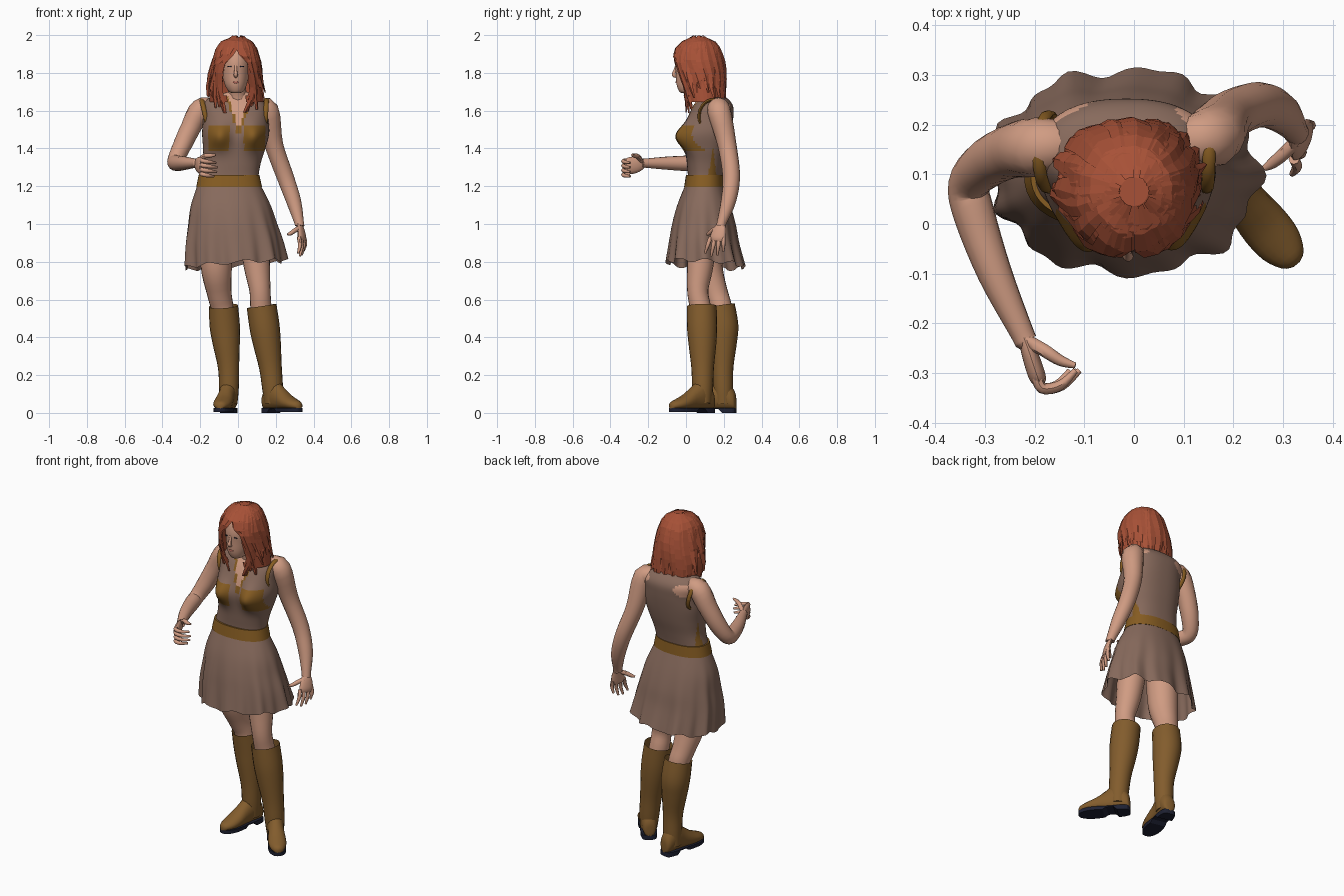
import bpy, bmesh, math, random
from mathutils import Vector

if "Cube" in bpy.data.objects:
    bpy.data.objects.remove(bpy.data.objects["Cube"])
random.seed(4)

def mat(name, c):
    m = bpy.data.materials.new(name)
    m.diffuse_color = (*c, 1)
    m.use_nodes = True
    m.node_tree.nodes["Principled BSDF"].inputs["Base Color"].default_value = m.diffuse_color
    return m
SKIN = mat("skin", (.63, .33, .225))
HAIR = mat("auburn hair", (.39, .083, .038))
DRESS = mat("taupe cloth", (.245, .145, .108))
TRIM = mat("ochre trim", (.24, .108, .016))
BOOT = mat("brown leather", (.225, .108, .026))
DARK = mat("dark sole", (.013, .015, .032))
LIPS = mat("lips", (.42, .13, .10))

def build(name, verts, faces, mats, rule=None, smooth=True):
    me = bpy.data.meshes.new(name)
    me.from_pydata([tuple(v) for v in verts], [], faces)
    bm = bmesh.new(); bm.from_mesh(me)
    bmesh.ops.recalc_face_normals(bm, faces=bm.faces)
    bm.to_mesh(me); bm.free()
    for m in mats: me.materials.append(m)
    if rule:
        for p in me.polygons: p.material_index = rule(p.center)
    if smooth:
        me.shade_smooth()
        me.set_sharp_from_angle(angle=math.radians(45))
    ob = bpy.data.objects.new(name, me)
    bpy.context.collection.objects.link(ob)
    return ob

def spline(P, k):
    """Catmull-Rom through tuples of any length"""
    out = []
    for i in range(len(P) - 1):
        a, b, c, d = P[max(i-1, 0)], P[i], P[i+1], P[min(i+2, len(P)-1)]
        for j in range(k):
            t = j / k
            out.append(tuple(.5*(2*q + (r-p)*t + (2*p-5*q+4*r-s)*t*t + (3*q-p-3*r+s)*t**3)
                             for p, q, r, s in zip(a, b, c, d)))
    return out + [P[-1]]

def skin_rings(name, rings, mats, rule=None, caps=(True, True), drop=None, smooth=True):
    n = len(rings[0])
    verts = [v for r in rings for v in r]
    faces = [(i*n+j, i*n+(j+1) % n, (i+1)*n+(j+1) % n, (i+1)*n+j)
             for i in range(len(rings)-1) for j in range(n) if not (drop and drop(i, j))]
    if caps[0]: faces.append(tuple(range(n)))
    if caps[1]: faces.append(tuple(range(len(verts)-n, len(verts))))
    return build(name, verts, faces, mats, rule, smooth)

def tube(name, pts, m, ref=(0, 1, .01), sq=1, n=14, k=4, caps=(True, True)):
    """round limb: pts are (x, y, z, radius); sq flattens across ref"""
    P = spline(pts, k)
    rings = []
    for i, p in enumerate(P):
        t = (Vector(P[min(i+1, len(P)-1)][:3]) - Vector(P[max(i-1, 0)][:3])).normalized()
        u = Vector(ref); u = (u - t*u.dot(t)).normalized(); v = t.cross(u)
        rings.append([Vector(p[:3]) + p[3]*(u*math.cos(a) + v*sq*math.sin(a))
                      for a in (2*math.pi*j/n for j in range(n))])
    return skin_rings(name, rings, [m], caps=caps)

def slab_pt(s, a, e=1.0, k=1.0):
    """point on a level oval (z, xmin, xmax, ymin, ymax); angle 0 is the front"""
    z, x0, x1, y0, y1 = s
    f = lambda w: math.copysign(abs(w)**e, w)
    return Vector(((x0+x1)/2 + k*(x1-x0)/2*f(math.sin(a)), (y0+y1)/2 - k*(y1-y0)/2*f(math.cos(a)), z))

def slabs(T, n, k, e=1.0, mod=None):
    R = [[slab_pt(s, 2*math.pi*j/n, e) for j in range(n)] for s in spline(T, k)]
    return [[mod(v, 2*math.pi*j/n) for j, v in enumerate(r)] for r in R] if mod else R

# ---- bodice with bust, pockets, neckline and side lacing coloured by rule
def bust(v, a):
    if math.cos(a) > 0:
        for cx in (-.1, .085):
            v.y -= .065*math.exp(-((v.x-cx)/.06)**2 - ((v.z-1.465)/.07)**2) * min(1, math.cos(a)*2)
    return v
def bodice_rule(c):
    front = c.y < .1
    w = (c.z - 1.5)*.33
    if c.z > 1.675: return 1
    if front and c.z > 1.5 and abs(c.x-.005) < w: return 1
    if front and c.z > 1.48 and abs(c.x-.005) < w + .013: return 2
    if front and 1.39 < c.z < 1.52 and min(abs(c.x+.1), abs(c.x-.088)) < .056: return 2
    if c.z < 1.42 and abs(c.y-.14) < (1.42-c.z)*.13: return 2
    # bare shoulder blades
    if c.y > .15 and ((c.x-.12)/.035)**2 + ((c.z-1.63)/.022)**2 < 1: return 1
    if c.y > .15 and ((c.x+.14)/.055)**2 + ((c.z-1.61)/.035)**2 < 1: return 1
    return 0
torso = [(1.18, -.21, .12, .0, .19), (1.24, -.203, .108, .01, .19), (1.32, -.185, .12, .005, .205),
         (1.40, -.185, .145, .0, .225), (1.48, -.19, .165, .0, .24), (1.56, -.185, .16, .01, .25),
         (1.62, -.19, .155, .035, .25), (1.66, -.165, .12, .06, .225), (1.685, -.1, .08, .065, .18),
         (1.70, -.05, .045, .07, .15)]
skin_rings("bodice", slabs(torso, 96, 6, .85, bust), [DRESS, SKIN, TRIM], bodice_rule)
skin_rings("belt", slabs([(1.197, -.221, .127, -.01, .203), (1.26, -.208, .113, .0, .198)], 48, 3, .88), [TRIM])

# ---- pleated skirt with uneven hem
def pleat(v, a):
    t = max(0, (1.21-v.z)/.42)
    k = 1 + t**1.5*(.04*math.sin(9*a+.5) + .03*math.sin(16*a+2))
    v.x = -.02 + (v.x+.02)*k
    v.y = .1 + (v.y-.1)*k
    v.z += t*t*(.02*math.sin(a) + .012*math.cos(a) + .01*math.sin(9*a))
    return v
skirt = [(1.21, -.213, .118, -.003, .198), (1.1, -.25, .17, -.045, .235), (1.0, -.265, .2, -.07, .262),
         (.9, -.278, .228, -.085, .28), (.785, -.28, .248, -.1, .31)]
skin_rings("skirt", slabs(skirt, 110, 5, .92, pleat), [DRESS], caps=(True, False))

# ---- armhole bindings
for name, cx, lean in (("right_armhole", -.172, -.2), ("left_armhole", .146, .05)):
    rings = []
    for i in range(28):
        a = 2*math.pi*i/28
        d = Vector((0, math.cos(a), math.sin(a)))
        c = Vector((cx + lean*.1*math.sin(a), .145 + .076*math.cos(a), 1.57 + .088*math.sin(a)))
        rings.append([c + .008*(d*math.cos(b) + Vector((1.6, 0, 0))*math.sin(b))
                      for b in (2*math.pi*j/8 for j in range(8))])
    skin_rings(name, rings + rings[:1], [TRIM], caps=(False, False))

# ---- arms
tube("right_arm", [(-.13, .16, 1.618, .045), (-.195, .155, 1.607, .06), (-.25, .145, 1.51, .054),
     (-.298, .12, 1.41, .049), (-.332, .08, 1.335, .042), (-.322, .02, 1.322, .042),
     (-.28, -.1, 1.322, .035), (-.225, -.22, 1.322, .024), (-.218, -.235, 1.322, .024)], SKIN, (.3, .2, 1))
tube("left_arm", [(.1, .17, 1.61, .045), (.155, .175, 1.6, .062), (.19, .217, 1.42, .05),
     (.25, .24, 1.25, .046), (.295, .224, 1.12, .04), (.323, .19, 1.01, .026), (.326, .185, .99, .026)], SKIN)

# ---- hands
tube("right_palm", [(-.225, -.22, 1.322, .022), (-.212, -.255, 1.315, .04), (-.197, -.3, 1.308, .045),
     (-.19, -.318, 1.305, .035)], SKIN, (0, 0, 1), .4)
for i in range(4):
    z, s = 1.338-.024*i, (.9, 1, .95, .75)[i]
    tube(f"right_finger_{i+1}", [(-.197, -.3, z, .011), (-.185, -.33, z-.004, .0115),
         (-.185+.04*s, -.325, z-.01, .01), (-.185+.075*s, -.295, z-.014, .006)], SKIN, (0, 0, 1), n=8)
tube("right_thumb", [(-.215, -.235, 1.33, .013), (-.18, -.255, 1.358, .013), (-.148, -.275, 1.362, .011),
     (-.118, -.285, 1.366, .006)], SKIN, (0, 0, 1), n=8)
tube("left_palm", [(.326, .188, 1.0, .024), (.333, .178, .97, .037), (.338, .168, .93, .043),
     (.338, .165, .91, .035)], SKIN, (-.4, -1, 0), .4)
for i in range(4):
    o = (i-1.5)*.023
    L = (.075, .09, .085, .065)[i]
    x, y = .336+.4*o, .165+o
    tube(f"left_finger_{i+1}", [(x, y, .93, .011), (x+.006, y-.008+.2*o, .93-L*.55, .0105),
         (x-.004, y-.016+.4*o, .92-L, .006)], SKIN, n=8)
tube("left_thumb", [(.325, .165, .98, .013), (.30, .14, .965, .013), (.278, .122, .95, .011),
     (.262, .112, .945, .006)], SKIN, (0, 0, 1), n=8)

# ---- legs, boots and soles
tube("right_leg", [(-.115, .1, 1.0, .09), (-.115, .11, .78, .083), (-.1, .155, .64, .066),
     (-.085, .182, .565, .06), (-.077, .188, .5, .056)], SKIN, n=20)
tube("left_leg", [(.08, .09, 1.0, .085), (.1, .075, .78, .07), (.116, .062, .65, .056),
     (.121, .075, .565, .056), (.13, .085, .5, .056)], SKIN, n=20)
def boot(side, shaft, d):
    tube(side+"_boot", shaft, BOOT, n=20, caps=(False, True))
    ax, ay = shaft[-1][:2]
    d = Vector((*d, 0)).normalized()
    w = Vector((-d.y, d.x, 0))
    # foot: (distance, half width, top height)
    rows = spline([(-.066, .012, .08), (-.055, .036, .12), (0, .046, .19), (.06, .045, .145), (.12, .05, .1),
                   (.17, .046, .076), (.208, .028, .06), (.22, .008, .045)], 3)
    o = Vector((ax, ay, 0))
    rings = []
    for s, hw, top in rows:
        r = []
        for j in range(16):
            b = 2*math.pi*j/16
            z = .022 + (top-.022)*max(0, .5+.62*math.sin(b))/1.12
            r.append(o + d*s + w*hw*math.cos(b) + Vector((0, 0, z)))
        rings.append(r)
    skin_rings(side+"_foot", rings, [BOOT])
    rings = []
    for s, hw, top in rows:
        low = .02 if .01 < s < .08 else (.0 if s < .01 else .006)
        rings.append([o + d*s + w*hw*.98*k + Vector((0, 0, z))
                      for k, z in ((-1, low), (1, low), (1, .027), (-1, .027))])
    skin_rings(side+"_sole", rings, [DARK], smooth=False)
boot("right", [(-.077, .182, .566, .077), (-.07, .197, .46, .08), (-.062, .197, .37, .072),
     (-.05, .195, .24, .056), (-.048, .197, .13, .052), (-.05, .2, .05, .047)], (-.22, -1))
boot("left", [(.125, .083, .566, .079), (.14, .085, .46, .08), (.153, .087, .37, .074),
     (.172, .088, .24, .06), (.183, .088, .13, .055), (.187, .088, .05, .047)], (.64, -.77))

# ---- head, neck and face
tube("neck", [(0, .12, 1.64, .06), (-.005, .1, 1.70, .05), (-.01, .07, 1.78, .052)], SKIN)
head = [(1.693, -.03, .008, -.022, .02), (1.703, -.05, .03, -.036, .06), (1.74, -.071, .047, -.05, .1),
        (1.80, -.084, .06, -.054, .14), (1.86, -.088, .066, -.056, .15), (1.92, -.083, .061, -.038, .15),
        (1.965, -.045, .03, .01, .1)]
skin_rings("head", slabs(head, 32, 4), [SKIN])
tube("nose", [(-.012, -.05, 1.845, .006), (-.012, -.06, 1.81, .008), (-.012, -.065, 1.79, .011),
     (-.012, -.052, 1.78, .008)], SKIN, (1, 0, 0), n=10)
def patch(name, x, y, z, r, sq, m):
    tube(name, [(x-r, y+.004, z, .001), (x-r*.4, y, z, sq), (x+r*.4, y, z, sq), (x+r, y+.004, z, .001)],
         m, (0, 0, 1), .5, 8, 3)
for side, x in (("right", -.042), ("left", .018)):
    patch(side+"_eye", x, -.051, 1.834, .014, .0035, DARK)
patch("lips", -.012, -.052, 1.75, .017, .005, LIPS)

# ---- hair: base shell open at the face, then overlapping faceted locks
hair = [(1.99, -.03, .03, .035, .095), (1.97, -.085, .072, -.018, .15), (1.93, -.117, .1, -.055, .18),
        (1.87, -.135, .115, -.074, .198), (1.8, -.15, .122, -.06, .205), (1.72, -.162, .138, -.035, .207),
        (1.58, -.155, .15, .0, .213)]
def hair_slab(z):
    for p, q in zip(hair, hair[1:]):
        if z >= q[0]:
            t = max(0, min(1, (p[0]-z)/(p[0]-q[0])))
            return (z,) + tuple(a+(b-a)*t for a, b in zip(p, q))[1:]
    return hair[-1]
def opening(z):
    return 0 if z > 1.92 else min(.6, (1.92-z)*8) if z > 1.7 else max(.25, .6-(1.7-z)*3)
zs = [1.99-.345*(i/14)**1.4 for i in range(15)]
N = 36
rings = [[slab_pt(hair_slab(z), 2*math.pi*j/N, 1, .95) for j in range(N)] for z in zs]
skin_rings("hair_shell", rings, [HAIR], caps=(True, False), smooth=False,
           drop=lambda i, j: min(j+.5, N-j-.5)*2*math.pi/N < opening(zs[i+1]))
verts, faces = [], []
for i in range(56):
    a0 = -math.pi + 2*math.pi*(i+random.random())/56
    side = 1 if a0 > 0 else -1
    f = abs(a0)
    end = random.uniform(1.58, 1.66) if f < .9 or f > 2.2 else random.uniform(1.66, 1.76)
    k0, half, ph = random.uniform(.98, 1.06), random.uniform(.15, .26), random.uniform(0, 6)
    top, base, M = random.uniform(1.975, 1.999), len(verts), 9
    for s in range(M):
        t = s/(M-1)
        z = top - (top-end)*t**1.4
        w = half*(1 - .75*t**4)
        a = side*max(f, opening(z)+w*.8) + .1*t*math.sin(5*t+ph)
        k = k0 + .05*math.sin(7*t+ph)*t
        for e in (-1, 0, 1):
            verts.append(slab_pt(hair_slab(z), a+e*w, 1, k-.035*abs(e)))
    faces += [(base+3*s+e, base+3*s+e+1, base+3*s+e+4, base+3*s+e+3) for s in range(M-1) for e in (0, 1)]
build("hair_locks", verts, faces, [HAIR], smooth=False)
